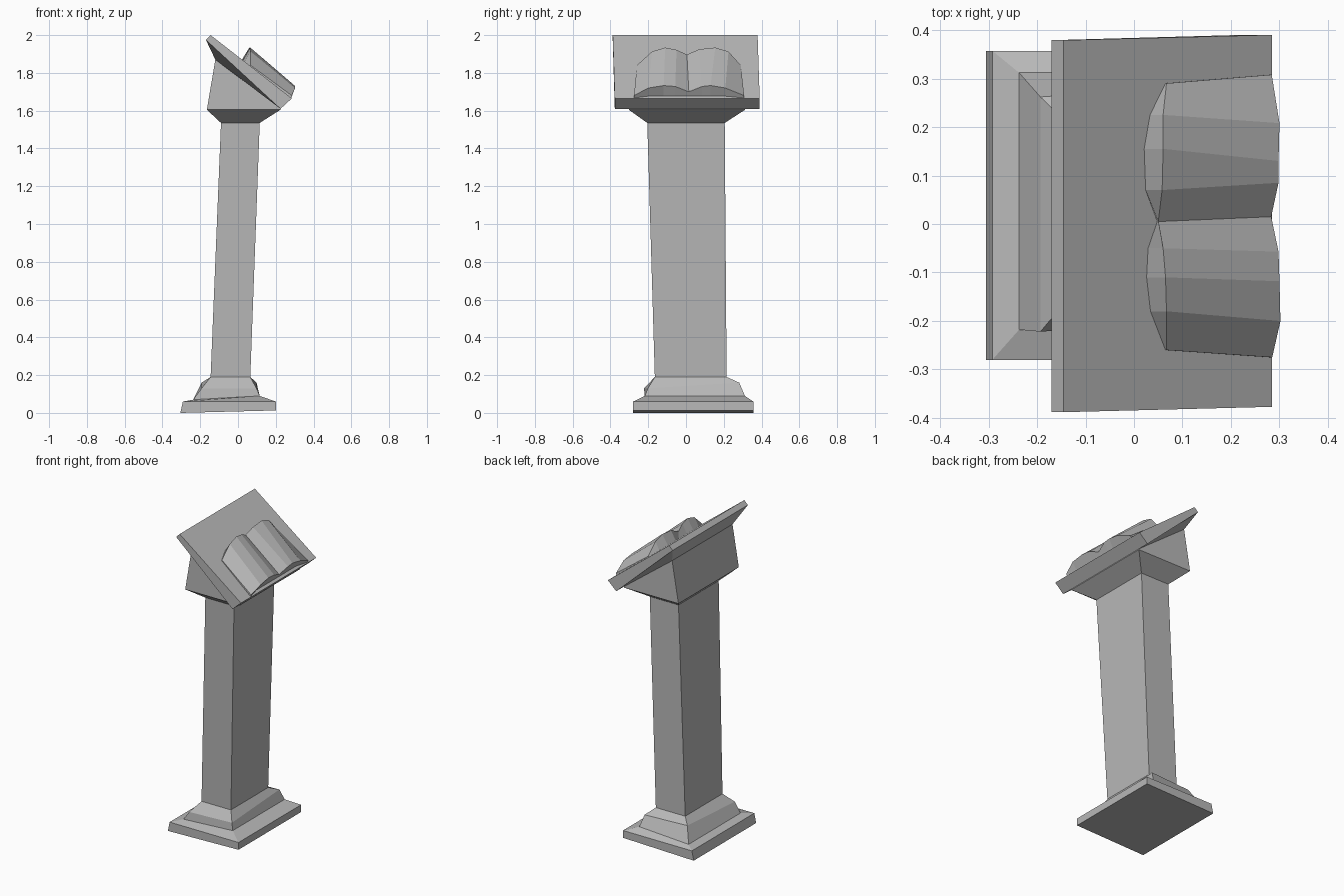
import bpy
import bmesh

cube = bpy.data.objects.get("Cube")
if cube:
    bpy.data.objects.remove(cube, do_unlink=True)

stone = bpy.data.materials.new("grey_stone")
stone.use_nodes = True
GREY = (0.48, 0.48, 0.48, 1.0)
stone.diffuse_color = GREY
stone.node_tree.nodes["Principled BSDF"].inputs["Base Color"].default_value = GREY


def ring(x, y, z, skew=0.0, tilt=0.0):
    """Four corners; z may differ per x side, skew shifts y at high x, tilt lifts the high y side."""
    (x0, x1), (y0, y1), (z0, z1) = x, y, z
    return [(x0, y0, z0), (x1, y0 + skew, z1),
            (x1, y1 + skew, z1 + tilt), (x0, y1, z0 + tilt)]


def loft(name, rings):
    """Skin a stack of equal-sized closed rings and cap both ends."""
    bm = bmesh.new()
    rows = [[bm.verts.new(p) for p in r] for r in rings]
    n = len(rows[0])
    for a, b in zip(rows, rows[1:]):
        for i in range(n):
            j = (i + 1) % n
            bm.faces.new((a[i], a[j], b[j], b[i]))
    bm.faces.new(rows[0][::-1])
    bm.faces.new(rows[-1])
    bmesh.ops.recalc_face_normals(bm, faces=bm.faces)
    mesh = bpy.data.meshes.new(name)
    bm.to_mesh(mesh)
    bm.free()
    mesh.materials.append(stone)
    obj = bpy.data.objects.new(name, mesh)
    bpy.context.collection.objects.link(obj)
    return obj


# Shared rings where the parts meet
foot = ring((-0.237, 0.115), (-0.218, 0.312), (0.07, 0.09))
shaft_low = ring((-0.145, 0.065), (-0.165, 0.215), (0.19, 0.19))
shaft_high = ring((-0.09, 0.115), (-0.205, 0.205), (1.535, 1.535))
rest_low = ring((-0.165, 0.225), (-0.303, 0.313), (1.605, 1.605))
rest_high = ring((-0.12, 0.225), (-0.303, 0.313), (1.87, 1.61))
board_low = ring((-0.17, 0.225), (-0.388, 0.379), (1.975, 1.61), 0.011)
board_high = ring((-0.145, 0.285), (-0.388, 0.379), (2.0, 1.665), 0.011)

# Plinth with a bevelled top
loft("plinth", [
    ring((-0.305, 0.2), (-0.28, 0.357), (0, 0.013)),
    ring((-0.292, 0.2), (-0.28, 0.357), (0.06, 0.06)),
    foot])

# Moulding around the foot of the shaft
loft("base_moulding", [
    foot,
    ring((-0.193, 0.098), (-0.222, 0.262), (0.13, 0.13), 0.02, 0.03),
    shaft_low])

# Leaning shaft, flared capital and wedge under the board
loft("shaft", [shaft_low, shaft_high])
loft("capital", [shaft_high, rest_low])
loft("wedge", [rest_low, rest_high])

# Reading board with a chamfered underside
loft("reading_board", [rest_high, board_low, board_high])


def board_z(x):
    return 2.0 - (x + 0.145) * 0.335 / 0.43


# Open book: y, foot x, page x and page height at the head; y, page x and height at the tail
PAGES = [
    (0.29, 0.065, 0.067, 1.84, 0.308, 0.284, 1.68),
    (0.225, 0.033, 0.06, 1.913, 0.208, 0.3, 1.72),
    (0.155, 0.021, 0.06, 1.934, 0.13, 0.298, 1.733),
    (0.07, 0.024, 0.058, 1.925, 0.085, 0.298, 1.728),
    (0.005, 0.048, 0.05, 1.897, 0.015, 0.283, 1.70),
    (-0.05, 0.029, 0.06, 1.922, -0.057, 0.298, 1.728),
    (-0.11, 0.026, 0.065, 1.934, -0.118, 0.3, 1.733),
    (-0.18, 0.034, 0.067, 1.913, -0.2, 0.302, 1.72),
    (-0.26, 0.065, 0.067, 1.84, -0.275, 0.285, 1.68),
]
sections = []
for y, foot_x, x, z, tail_y, tail_x, tail_z in PAGES:
    low_x = 0.27 if tail_z > 1.69 else 0.282
    sections.append([(foot_x, y, board_z(foot_x)), (x, y, z),
                     (tail_x, tail_y, tail_z), (low_x, tail_y, board_z(low_x))])
loft("open_book", sections)
